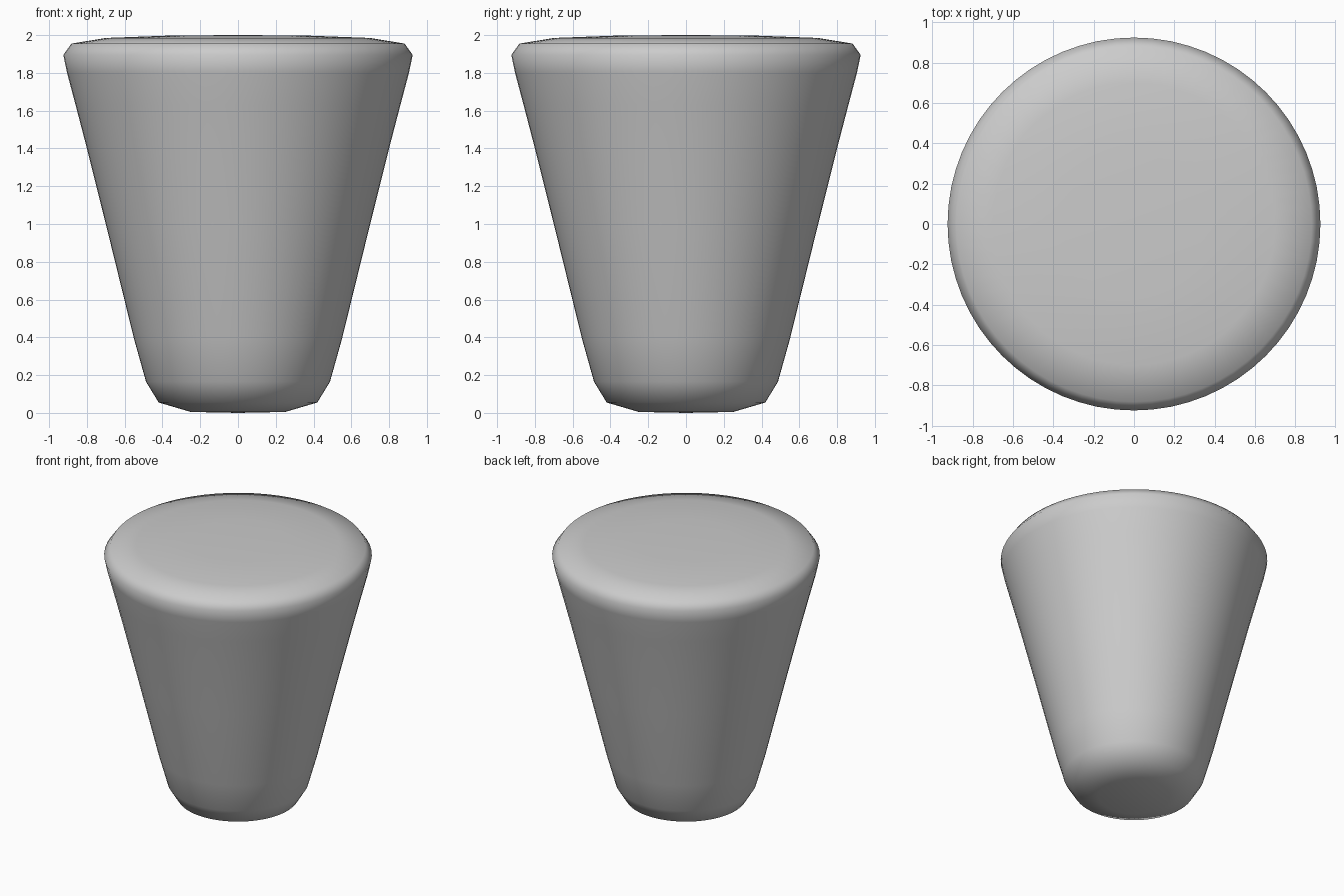
import bpy, bmesh, math

if "Cube" in bpy.data.objects:
    bpy.data.objects.remove(bpy.data.objects["Cube"])

# Half profile (radius, height) from underside to top
PROFILE = [(0.25, 0.005), (0.42, 0.055), (0.487, 0.165), (0.55, 0.39),
           (0.70, 1.0), (0.80, 1.4), (0.86, 1.63), (0.905, 1.8),
           (0.925, 1.895), (0.882, 1.955), (0.70, 1.985), (0.35, 1.998)]
SEGMENTS = 64

bm = bmesh.new()

# Rings of the tapered body
rings = []
for r, z in PROFILE:
    rings.append([bm.verts.new((r * math.cos(a), r * math.sin(a), z))
                  for a in (2 * math.pi * i / SEGMENTS for i in range(SEGMENTS))])
bottom = bm.verts.new((0, 0, 0))
top = bm.verts.new((0, 0, 2.0))

# Side walls and closed ends
for i in range(SEGMENTS):
    j = (i + 1) % SEGMENTS
    for lo, hi in zip(rings, rings[1:]):
        bm.faces.new((lo[i], lo[j], hi[j], hi[i]))
    bm.faces.new((bottom, rings[0][j], rings[0][i]))
    bm.faces.new((top, rings[-1][i], rings[-1][j]))

for f in bm.faces:
    f.smooth = True
mesh = bpy.data.meshes.new("tapered_body")
bm.to_mesh(mesh)
bm.free()
body = bpy.data.objects.new("tapered_body", mesh)
bpy.context.collection.objects.link(body)
